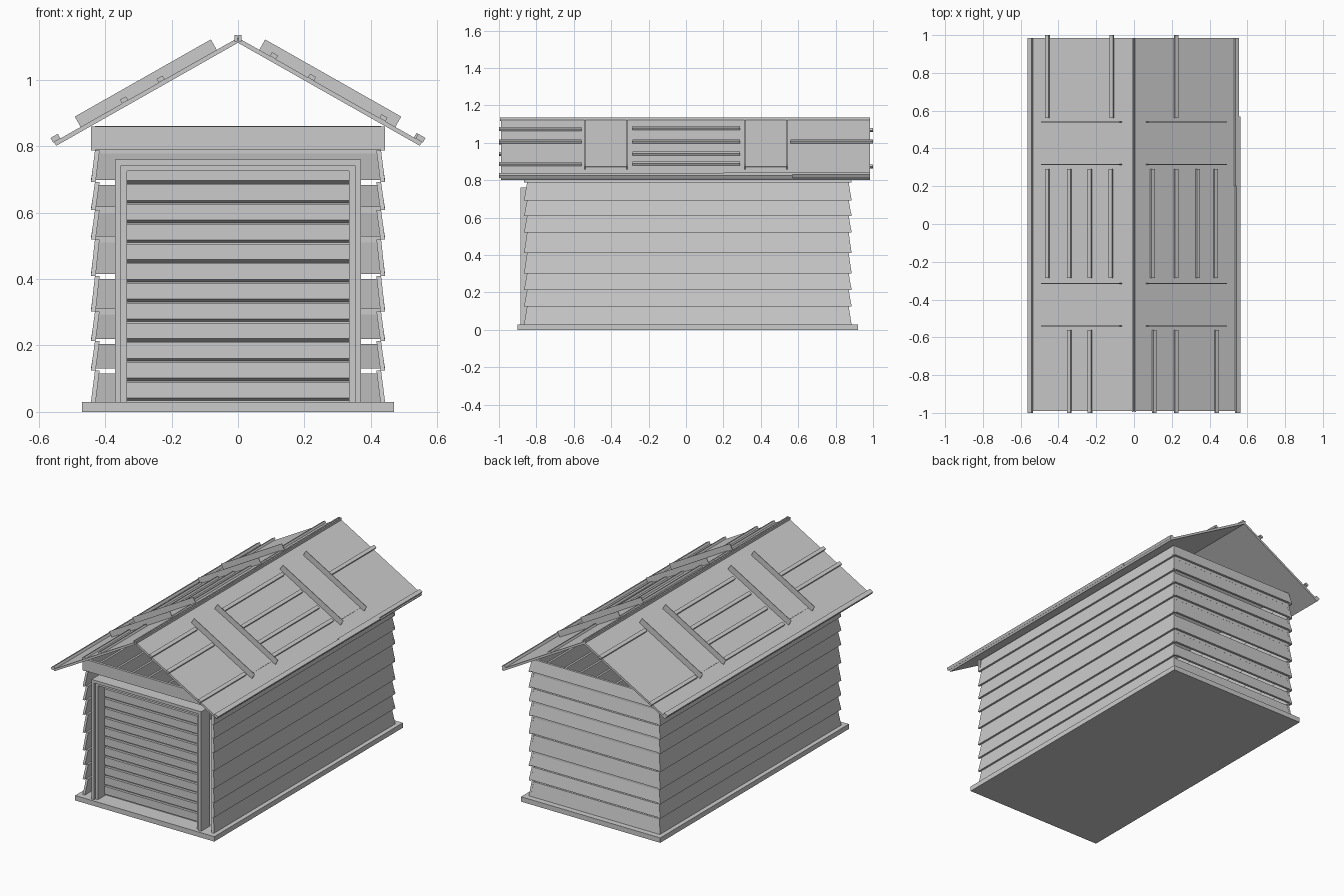
import bpy, bmesh, math
from mathutils import Vector

if "Cube" in bpy.data.objects:
    bpy.data.objects.remove(bpy.data.objects["Cube"])


def make(name, solids):
    """One flat-shaded object from solids, each given as (4 bottom pts, 4 top pts)."""
    bm = bmesh.new()
    for low, high in solids:
        a = [bm.verts.new(p) for p in low]
        b = [bm.verts.new(p) for p in high]
        bm.faces.new(a)
        bm.faces.new(b)
        for i in range(4):
            j = (i + 1) % 4
            bm.faces.new((a[i], a[j], b[j], b[i]))
    bmesh.ops.recalc_face_normals(bm, faces=bm.faces)
    me = bpy.data.meshes.new(name)
    bm.to_mesh(me)
    bm.free()
    ob = bpy.data.objects.new(name, me)
    bpy.context.collection.objects.link(ob)
    return ob


def box(x0, x1, y0, y1, z0, z1):
    ring = [(x0, y0), (x1, y0), (x1, y1), (x0, y1)]
    return [(x, y, z0) for x, y in ring], [(x, y, z1) for x, y in ring]


# Floor slab
make("floor_slab", [box(-.47, .47, -.9, .92, 0, .03)])

# Lapped boards: each leans outward at the bottom
starts = [.03, .125, .213, .302, .41, .52, .608, .692, .787, .862]
T = .014


def side_board(s, z0, z1):
    def ring(x, ya, yb, z):
        return [(s * x, ya, z), (s * x, yb, z), (s * (x - T), yb, z), (s * (x - T), ya, z)]
    return ring(.443, -.866, .885, z0), ring(.431, -.85, .87, z1)


def back_board(z0, z1):
    def ring(x, y, z):
        return [(-x, y, z), (x, y, z), (x, y - T, z), (-x, y - T, z)]
    return ring(.443, .885, z0), ring(.431, .87, z1)


pairs = list(zip(starts, starts[1:]))
for s, side in ((1, "right"), (-1, "left")):
    make(side + "_wall_boards", [side_board(s, a, b) for a, b in pairs])
make("back_wall_boards", [back_board(a + (.006 if i else 0), b - (.009 if i < 8 else 0))
                          for i, (a, b) in enumerate(pairs)])
# Strips closing some of the gaps between back boards
make("back_gap_strips", [box(-.43, .43, .858, .871, z - .012, z + .01)
                         for z in (starts[3], starts[5], starts[6], starts[8])])

# Front header beam above the door
make("front_header", [box(-.443, .443, -.866, -.85, .79, .86)])


# Stepped door frame
def frame(x, w, top, y0, y1):
    return [box(-x, -x + w, y0, y1, .03, top), box(x - w, x, y0, y1, .03, top),
            box(-x + w, x - w, y0, y1, top - w, top)]


make("door_frame_outer", frame(.37, .018, .76, -.885, -.80))
make("door_frame_inner", frame(.352, .017, .742, -.872, -.80))

# Door slats with undercut lower edges
slats = []
pitch = .0595
for i in range(12):
    z = .03 + i * pitch
    top = .725 if i == 11 else z + pitch
    low = [(-.335, -.812, z + .012), (.335, -.812, z + .012), (.335, -.79, z), (-.335, -.79, z)]
    high = [(x, -.812 if k < 2 else -.79, top) for k, (x, _, _) in enumerate(low)]
    slats.append((low, high))
    slats.append(box(-.335, .335, -.797, -.79, z, z + .013))
make("door_slats", slats)

# Roof: coordinates measured as x along the slope, y, and height above its face
ANG = math.atan(.567)


def on_roof(s, x0, x1, y0, y1, n0, n1):
    n = Vector((s * math.sin(ANG), 0, math.cos(ANG)))

    def pt(x, y, h):
        return Vector((s * x, y, 1.127 - .567 * x)) + n * h
    ring = [(x0, y0), (x1, y0), (x1, y1), (x0, y1)]
    return [pt(x, y, n0) for x, y in ring], [pt(x, y, n1) for x, y in ring]


battens = {
    1: [(x, -.285, .29) for x in (.095, .22, .335, .43)]
       + [(.22, .56, 1.0)] + [(x, -1.0, -.56) for x in (.105, .22, .435)],
    -1: [(x, -.285, .29) for x in (.12, .23, .34, .455)]
        + [(x, .56, 1.0) for x in (.115, .455)] + [(x, -1.0, -.56) for x in (.23, .34)],
}
for s, side in ((1, "right"), (-1, "left")):
    low = [(0, -.99, 1.112), (s * .547, -.99, .802), (s * .547, .985, .802), (0, .985, 1.112)]
    high = [(0, -.99, 1.127), (s * .555, -.99, .8125), (s * .555, .985, .8125), (0, .985, 1.127)]
    make(side + "_roof_panel", [(low, high)])
    # Thin battens running along the roof
    make(side + "_roof_battens", [on_roof(s, x - .009, x + .009, a, b, 0, .013)
                                  for x, a, b in battens[s]])
    # Upright fins bordering the two panels, and the flush panels
    make(side + "_roof_fins", [on_roof(s, .064, .474, y - .002, y + .002, -.002, .036)
                               for y in (-.54, -.315, .315, .54)])
    make(side + "_flush_panels", [on_roof(s, .095, .45, a, b, -.002, .002)
                                  for a, b in ((-.54, -.315), (.315, .54))])
    # Ridge and eave strips
    make(side + "_ridge_strip", [box(min(s * .002, s * .01), max(s * .002, s * .01),
                                     -.995, .985, 1.116, 1.135)])
    eave = [on_roof(s, .535, .557, -1.0, .57 if s > 0 else .985, 0, .016)]
    if s > 0:
        eave.append(on_roof(s, .53, .549, .2, .985, 0, .016))
    make(side + "_eave_strip", eave)
